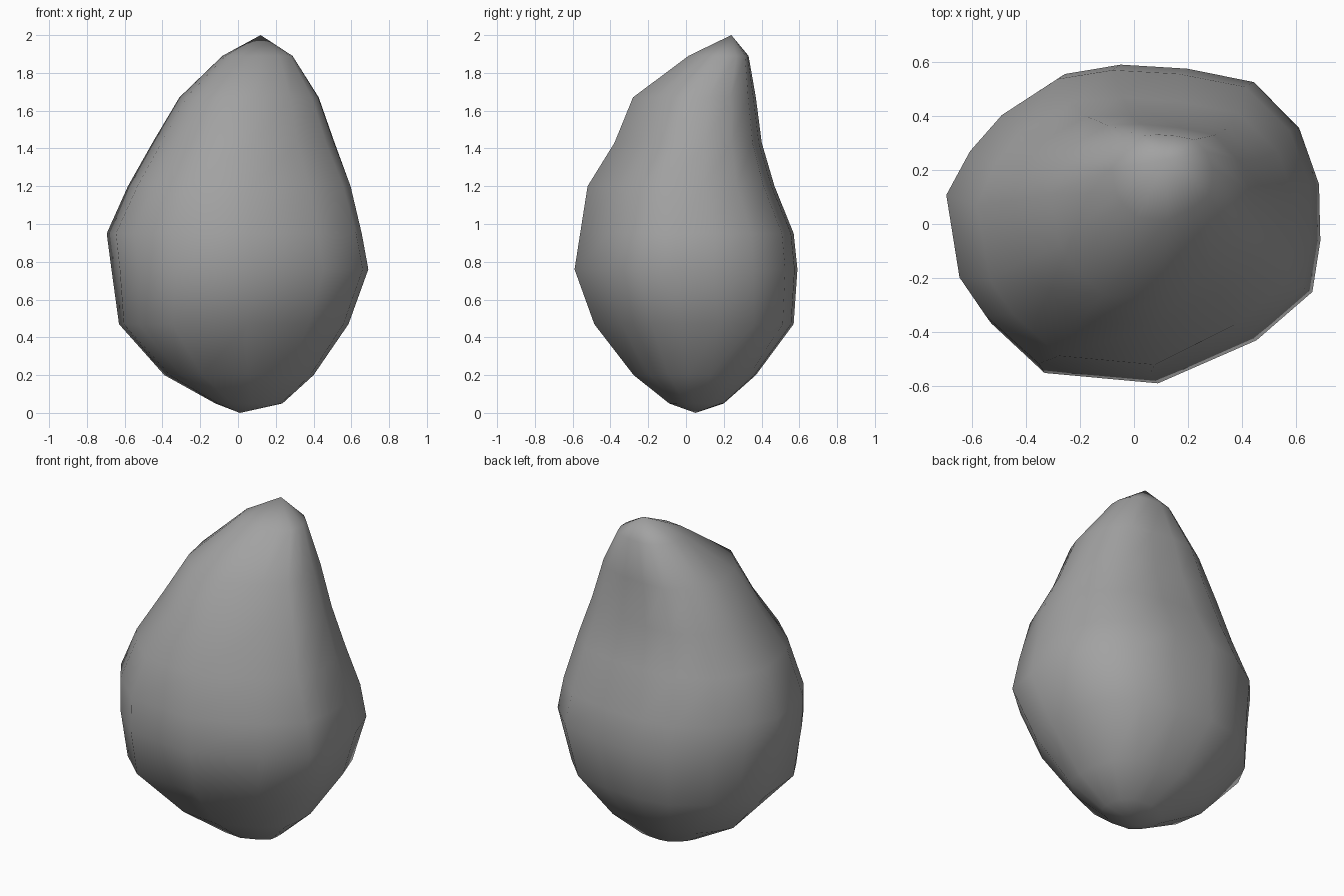
import bpy, bmesh

if "Cube" in bpy.data.objects:
    bpy.data.objects.remove(bpy.data.objects["Cube"])

# Plan outline of the widest part, normalised to -1..1
OUTLINE = [(0.69, -0.06), (0.685, 0.15), (0.61, 0.36), (0.44, 0.53),
           (0.19, 0.58), (-0.06, 0.595), (-0.27, 0.56), (-0.48, 0.42),
           (-0.60, 0.28), (-0.69, 0.11), (-0.64, -0.21), (-0.54, -0.36),
           (-0.34, -0.545), (0.08, -0.59), (0.45, -0.43), (0.66, -0.25)]
UNIT = [(x / 0.69, y / 0.595) for x, y in OUTLINE]

# Rings: height, left, right, front, back, skew to back left, front left bulge
RINGS = [(0.05, -0.12, 0.235, -0.09, 0.20, 0, 0),
         (0.20, -0.39, 0.40, -0.28, 0.37, 0, 0),
         (0.47, -0.63, 0.585, -0.49, 0.57, 0, 0.04),
         (0.76, -0.67, 0.69, -0.595, 0.59, 0, 0.01),
         (0.95, -0.695, 0.655, -0.565, 0.57, 0, 0),
         (1.20, -0.575, 0.60, -0.53, 0.465, 0.03, 0),
         (1.43, -0.44, 0.515, -0.39, 0.395, 0.05, 0),
         (1.67, -0.30, 0.43, -0.29, 0.365, 0.04, 0),
         (1.89, -0.08, 0.29, 0.01, 0.33, 0.01, 0)]
BOTTOM, TIP = (0.01, 0.05, 0.0), (0.12, 0.24, 2.0)


def add_ring(bm, z, left, right, front, back, skew, bulge):
    cx, cy = (left + right) / 2, (front + back) / 2
    rx, ry = (right - left) / 2, (back - front) / 2
    verts = []
    for u, v in UNIT:
        s = skew * max(0, -u * v) * 1.4
        b = bulge * max(0, u * v) * 1.4 if u < 0 else 0
        verts.append(bm.verts.new((cx + rx * u - s - b, cy + ry * v + s - b, z)))
    return verts


# Stone: lofted rings closed by a bottom point and a leaning tip
bm = bmesh.new()
rings = [add_ring(bm, *r) for r in RINGS]
n = len(UNIT)
bottom, tip = bm.verts.new(BOTTOM), bm.verts.new(TIP)
for i in range(n):
    j = (i + 1) % n
    for a, b in zip(rings, rings[1:]):
        bm.faces.new((a[i], a[j], b[j], b[i]))
    bm.faces.new((rings[0][j], rings[0][i], bottom))
    bm.faces.new((rings[-1][i], rings[-1][j], tip))
bmesh.ops.recalc_face_normals(bm, faces=bm.faces)
for f in bm.faces:
    f.smooth = True

mesh = bpy.data.meshes.new("stone")
bm.to_mesh(mesh)
bm.free()

# Dark grey stone colour
mat = bpy.data.materials.new("dark_grey")
mat.diffuse_color = (0.36, 0.36, 0.36, 1)
mat.use_nodes = True
mat.node_tree.nodes["Principled BSDF"].inputs["Base Color"].default_value = mat.diffuse_color
mesh.materials.append(mat)
bpy.context.collection.objects.link(bpy.data.objects.new("stone", mesh))
